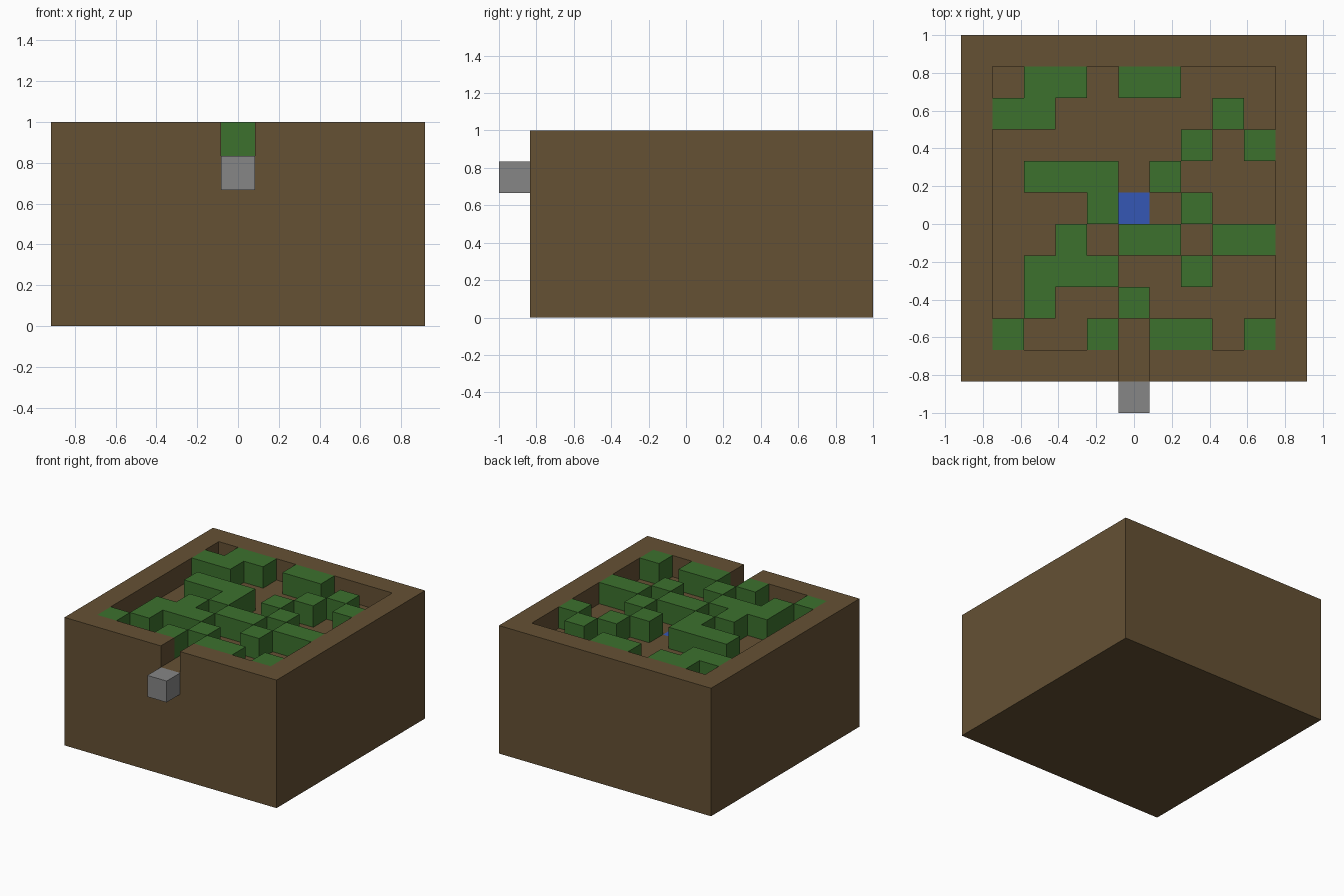
import bpy
import bmesh

cube = bpy.data.objects.get("Cube")
if cube:
    bpy.data.objects.remove(cube, do_unlink=True)

CELL = 1 / 6
FLOOR = 5 * CELL

# Plan from back to front: # rim, h hedge, w water, . floor
PLAN = """
###########
#.hh.hh...#
#hh.....h.#
#......h.h#
#.hhh.h...#
#...hw.h..#
#..h.hh.hh#
#.hhh..h..#
#.h...h...#
#h..h.hh.h#
#####.#####
""".split()
# The hedge beside the entrance stands on the centre line
PLAN[8] = "#.h..h....#"


def material(name, colour):
    mat = bpy.data.materials.new(name)
    mat.use_nodes = True
    mat.diffuse_color = (*colour, 1)
    mat.node_tree.nodes["Principled BSDF"].inputs["Base Color"].default_value = (*colour, 1)
    return mat


EARTH = material("earth brown", (0.130, 0.082, 0.034))
LEAF = material("hedge green", (0.045, 0.165, 0.027))
WATER = material("water blue", (0.036, 0.095, 0.46))
STONE = material("stone grey", (0.24, 0.24, 0.24))


def symbol(point):
    """Plan symbol at a point."""
    return PLAN[int((1 - point.y) / CELL)][int(point.x / CELL + 5.5)]


def add_cells(bm, symbols, z):
    """Lay joined square faces for every plan cell with one of the symbols."""
    for r, row in enumerate(PLAN):
        for c, s in enumerate(row):
            if s in symbols:
                x, y = (c - 5.5) * CELL, 1 - (r + 1) * CELL
                corners = ((x, y), (x + CELL, y), (x + CELL, y + CELL), (x, y + CELL))
                bm.faces.new([bm.verts.new((a, b, z)) for a, b in corners])
    bmesh.ops.remove_doubles(bm, verts=bm.verts[:], dist=CELL / 100)


def raise_faces(bm, faces, height):
    """Extrude faces upward and return the new top faces."""
    geom = bmesh.ops.extrude_face_region(bm, geom=faces)["geom"]
    verts = [g for g in geom if isinstance(g, bmesh.types.BMVert)]
    bmesh.ops.translate(bm, verts=verts, vec=(0, 0, height))
    return [g for g in geom if isinstance(g, bmesh.types.BMFace)]


def finish(bm, name, *mats):
    """Merge flat regions and make the object."""
    bmesh.ops.recalc_face_normals(bm, faces=bm.faces[:])
    bmesh.ops.dissolve_limit(bm, angle_limit=0.01, verts=bm.verts[:],
                             edges=bm.edges[:], delimit={'MATERIAL'})
    mesh = bpy.data.meshes.new(name)
    bm.to_mesh(mesh)
    bm.free()
    for mat in mats:
        mesh.materials.append(mat)
    obj = bpy.data.objects.new(name, mesh)
    bpy.context.collection.objects.link(obj)
    return obj


# Earth block with a raised rim, an entrance gap and a water tile in the floor
bm = bmesh.new()
add_cells(bm, "#.hw", 0)
top = raise_faces(bm, bm.faces[:], FLOOR)
for face in top:
    if symbol(face.calc_center_median()) == "w":
        face.material_index = 1
raise_faces(bm, [f for f in top if symbol(f.calc_center_median()) == "#"], CELL)
finish(bm, "earth_block", EARTH, WATER)

# Hedges
bm = bmesh.new()
add_cells(bm, "h", FLOOR)
raise_faces(bm, bm.faces[:], CELL)
finish(bm, "maze_hedges", LEAF)

# Doorstep outside the entrance
bm = bmesh.new()
bmesh.ops.create_cube(bm, size=CELL)
step = finish(bm, "entrance_step", STONE)
step.location = (0, -1 + CELL / 2, FLOOR - CELL / 2)
